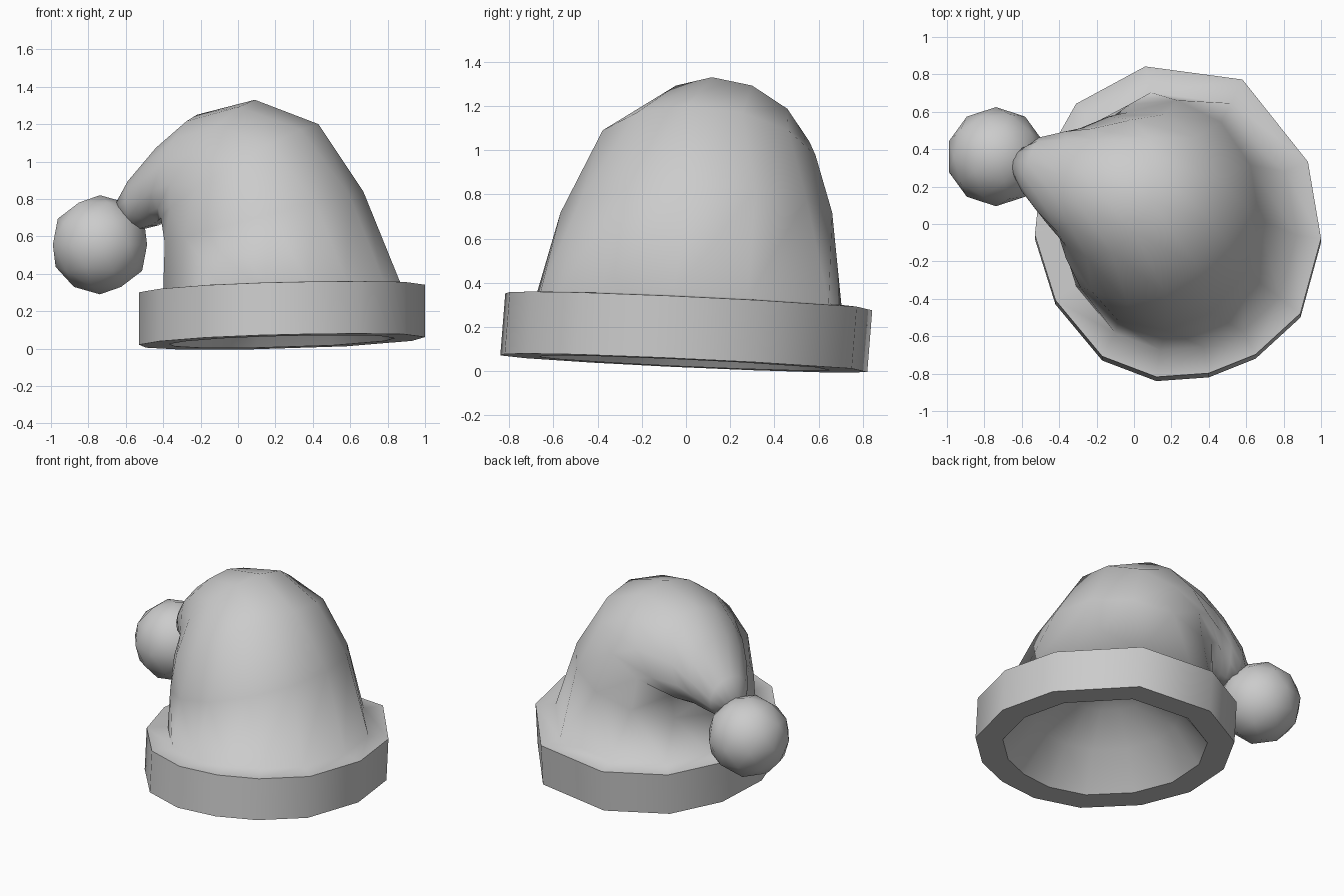
import bpy, bmesh, math
from mathutils import Vector

cube = bpy.data.objects.get("Cube")
if cube:
    bpy.data.objects.remove(cube)

grey = bpy.data.materials.new("felt grey")
grey.use_nodes = True
grey.diffuse_color = (0.6, 0.6, 0.6, 1)
grey.node_tree.nodes["Principled BSDF"].inputs["Base Color"].default_value = (0.6, 0.6, 0.6, 1)


def finish(name, bm, angle):
    mesh = bpy.data.meshes.new(name)
    bm.to_mesh(mesh)
    bm.free()
    mesh.materials.append(grey)
    obj = bpy.data.objects.new(name, mesh)
    bpy.context.collection.objects.link(obj)
    bpy.ops.object.select_all(action="DESELECT")
    obj.select_set(True)
    bpy.context.view_layer.objects.active = obj
    bpy.ops.object.shade_smooth_by_angle(angle=math.radians(angle))


def loft(bm, rings):
    loops = [[bm.verts.new(p) for p in ring] for ring in rings]
    n = len(loops[0])
    for low, high in zip(loops, loops[1:]):
        for i in range(n):
            j = (i + 1) % n
            bm.faces.new((low[i], low[j], high[j], high[i]))
    bm.faces.new(loops[-1])


# Tilted brim outline, shared by the foot of the crown
outline = [(1, -.1), (.93, .31), (.58, .75), (.06, .82), (-.31, .62), (-.49, .3),
           (-.53, -.08), (-.42, -.43), (-.17, -.73), (.12, -.84), (.4, -.82),
           (.65, -.72), (.89, -.5)]


def brim_ring(scale, height):
    ring = []
    for x, y in outline:
        dx, y = (x - .235) * scale, y * scale
        z = .037 + .026 * dx - .045 * y + height
        ring.append((.235 + dx, y + .08 * height, z))
    return ring


# Crown rings fanned around the fold:
# outer x, z, inner x, z, centre y, half width, slant towards the back
sections = [(.67, .84, -.40, .56, .05, .62, .05),
            (.43, 1.20, -.40, .69, .09, .52, .2),
            (.09, 1.33, -.41, .67, .20, .39, .33),
            (-.22, 1.25, -.45, .65, .24, .29, .33),
            (-.40, 1.10, -.49, .64, .28, .23, .33),
            (-.57, .91, -.54, .63, .32, .15, .33),
            (-.65, .78, -.56, .65, .33, .08, .33)]


def crown_ring(ox, oz, ix, iz, cy, width, slant):
    middle = Vector(((ox + ix) / 2, cy, (oz + iz) / 2))
    half = Vector(((ox - ix) / 2, -slant * (ox - ix) / 2, (oz - iz) / 2))
    side = Vector((slant, 1, 0)).normalized() * width
    steps = [math.tau * i / len(outline) for i in range(len(outline))]
    return [middle + half * math.cos(a) + side * math.sin(a) for a in steps]


# Hat body: brim and crown in one shell
bm = bmesh.new()
rings = [brim_ring(.79, 0), brim_ring(1, 0), brim_ring(1, .28), brim_ring(.83, .29)]
rings += [crown_ring(*section) for section in sections]
loft(bm, rings)
bmesh.ops.recalc_face_normals(bm, faces=bm.faces)
finish("hat_body", bm, 80)

# Lining: domed hollow inside the brim, facing down
bm = bmesh.new()
loft(bm, [brim_ring(.79, 0), brim_ring(.57, .22), brim_ring(.3, .38), brim_ring(.08, .44)])
bmesh.ops.reverse_faces(bm, faces=bm.faces)
finish("lining", bm, 60)

# Pompom
bm = bmesh.new()
bmesh.ops.create_icosphere(bm, subdivisions=2, radius=.265)
bmesh.ops.translate(bm, verts=bm.verts, vec=(-.738, .36, .555))
finish("pompom", bm, 50)
